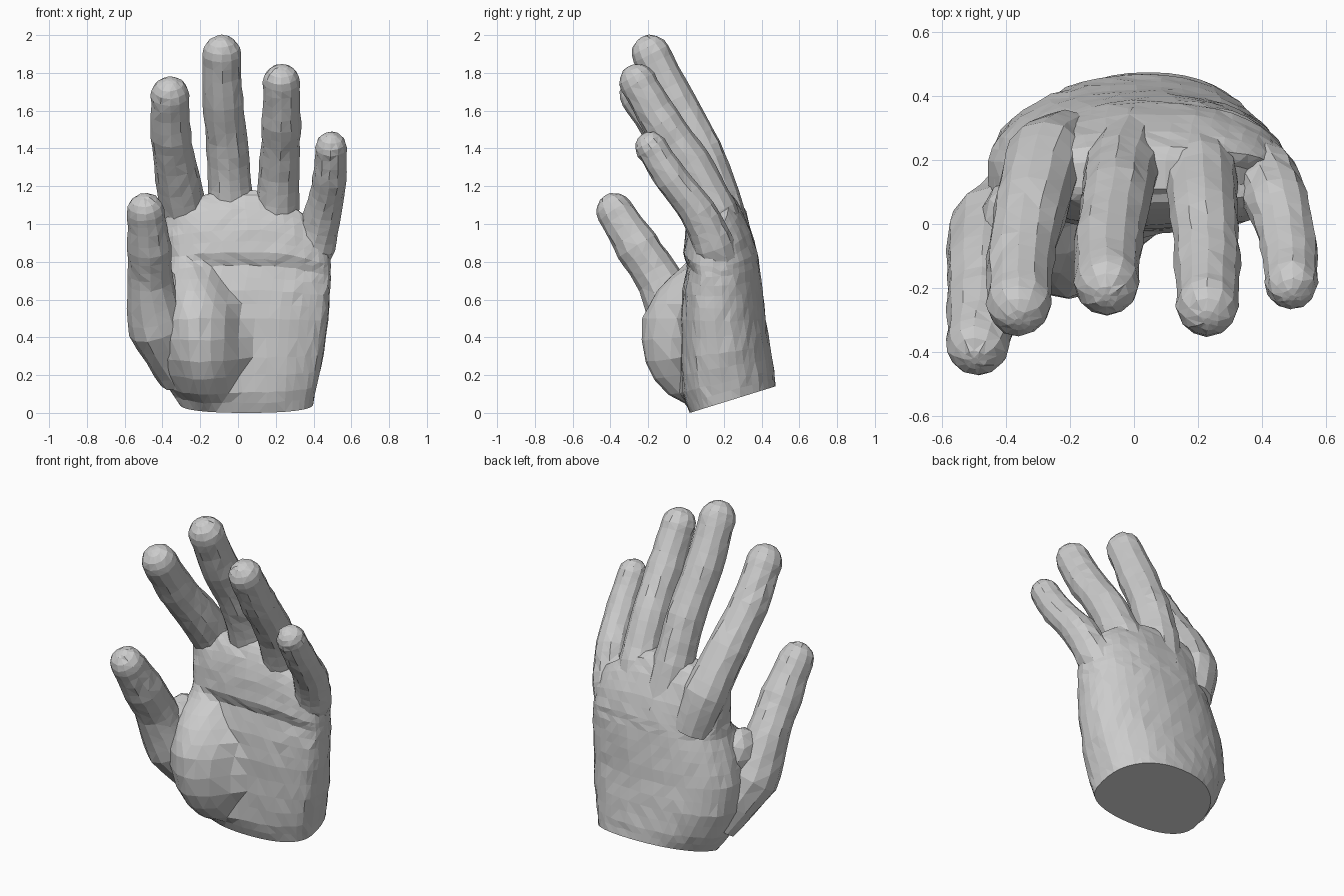
import bpy, bmesh, random
from math import sin, cos, pi, copysign
from mathutils import Vector, Matrix

if "Cube" in bpy.data.objects:
    bpy.data.objects.remove(bpy.data.objects["Cube"], do_unlink=True)

random.seed(4)
GREY = (0.6, 0.6, 0.6, 1)
skin = bpy.data.materials.new("plain_grey")
skin.use_nodes = True
skin.diffuse_color = GREY
skin.node_tree.nodes["Principled BSDF"].inputs["Base Color"].default_value = GREY


def finish(name, bm):
    """Turn a bmesh into a flat-faceted part."""
    bmesh.ops.triangulate(bm, faces=bm.faces[:])
    mesh = bpy.data.meshes.new(name)
    bm.to_mesh(mesh)
    bm.free()
    mesh.materials.append(skin)
    bpy.context.scene.collection.objects.link(bpy.data.objects.new(name, mesh))


def loft(name, rings, rough):
    """Closed skin through counter-clockwise rings, slightly uneven like a carving."""
    bm = bmesh.new()
    rows = [[bm.verts.new(p) for p in r] for r in rings]
    for row in rows[1:-1]:
        for v in row:
            v.co += Vector([random.uniform(-rough, rough) for _ in range(3)])
    n = len(rows[0])
    bm.faces.new(rows[0][::-1])
    bm.faces.new(rows[-1])
    for a, b in zip(rows, rows[1:]):
        for i in range(n):
            j = (i + 1) % n
            bm.faces.new((a[i], a[j], b[j], b[i]))
    finish(name, bm)


def digit(name, stations):
    """Tapered finger: stations of x, y, z, radius from root to rounded tip."""
    pts = [Vector(s[:3]) for s in stations]
    radii = [s[3] for s in stations]
    rings = []

    def add_ring(c, t, r):
        side = Vector((0, 1, 0)).cross(t).normalized()
        up = t.cross(side)
        angles = [2 * pi * k / 12 for k in range(12)]
        rings.append([c + r * (cos(a) * side + sin(a) * up) for a in angles])

    for i in range(len(pts) - 1):
        p1, p2 = pts[i], pts[i + 1]
        p0, p3 = pts[max(i - 1, 0)], pts[min(i + 2, len(pts) - 1)]
        for k in range(4):
            u = k / 4
            c = 0.5 * (2 * p1 + (p2 - p0) * u + (2 * p0 - 5 * p1 + 4 * p2 - p3) * u * u
                       + (3 * p1 - p0 - 3 * p2 + p3) * u ** 3)
            t = ((p2 - p0) * (1 - u) + (p3 - p1) * u).normalized()
            # joints are slightly fuller than the segments between them
            add_ring(c, t, radii[i] * (1 - u) + radii[i + 1] * u - 0.004 * sin(pi * u))
    t = (pts[-1] - pts[-2]).normalized()
    for a in (0, 0.4, 0.8, 1.2, 1.45):
        add_ring(pts[-1] + t * radii[-1] * sin(a), t, radii[-1] * cos(a))
    loft(name, rings, 0.003)


# Palm sections: height, left x, right x, front y, side y, back y
SECTIONS = [(0, -.31, .40, .02, .20, .475), (.12, -.38, .42, -.02, .19, .465),
            (.3, -.45, .455, -.03, .17, .445), (.5, -.46, .475, -.03, .15, .42),
            (.65, -.42, .485, -.02, .15, .405), (.78, -.375, .49, .01, .14, .39),
            (.85, -.37, .49, -.015, .14, .378), (.97, -.38, .485, 0, .14, .345),
            (1.08, -.39, .47, .03, .15, .29), (1.15, -.37, .45, .07, .15, .245),
            (1.18, -.30, .38, .11, .15, .2)]


def palm_ring(section):
    z, x0, x1, front, side, back = section
    ring = []
    for k in range(44):
        c, s = cos(2 * pi * k / 44), sin(2 * pi * k / 44)
        x = (x0 + x1) / 2 + (x1 - x0) / 2 * copysign(abs(c) ** .9, c)
        if s > 0:
            y = side + (back - side) * s ** .9
        else:
            y = side + (front - side) * abs(s) ** .65
            # thumb mound swelling out of the palm, leaning towards the thumb
            d = ((x + .25 + .16 * (z - .42)) / .28) ** 2 + ((z - .44) / .4) ** 2
            y -= .23 * max(0, 1 - d) ** .9 * abs(s) ** .4
        # slanted wrist below, finger line sloping to both sides above
        lift = .31 * (y - .02) * max(0, 1 - z / .5)
        drop = (.2 if c > 0 else .07) * c * c * (z / 1.18) ** 3
        ring.append((x, y, z + lift - drop))
    return ring


palm = []
for low, high in zip(SECTIONS, SECTIONS[1:]):
    palm.append(palm_ring(low))
    palm.append(palm_ring([(p + q) / 2 for p, q in zip(low, high)]))
palm.append(palm_ring(SECTIONS[-1]))
loft("palm", palm, 0.004)

digit("little_finger", [(.33, .2, .68, .11), (.405, .145, .89, .112), (.452, .06, 1.07, .1),
                        (.485, -.075, 1.24, .09), (.492, -.185, 1.405, .084)])
digit("ring_finger", [(.17, .24, .83, .12), (.205, .15, 1.07, .12), (.22, .02, 1.33, .108),
                      (.23, -.13, 1.54, .105), (.23, -.255, 1.75, .098)])
digit("middle_finger", [(0, .25, .87, .12), (-.04, .17, 1.14, .118), (-.055, .08, 1.39, .112),
                        (-.08, -.06, 1.65, .11), (-.085, -.185, 1.90, .102)])
digit("index_finger", [(-.21, .24, .8, .12), (-.275, .2, 1.02, .13), (-.322, .05, 1.26, .117),
                       (-.355, -.11, 1.47, .108), (-.36, -.25, 1.68, .102)])
digit("thumb", [(-.29, .12, .2, .13), (-.425, -.03, .46, .16), (-.465, -.14, .7, .122),
                (-.47, -.26, .88, .119), (-.49, -.377, 1.067, .098)])

# Web between thumb and palm
web = bmesh.new()
bmesh.ops.create_icosphere(web, subdivisions=2, radius=1,
                           matrix=Matrix.Translation((-.38, .01, .61)) @ Matrix.Diagonal((.1, .13, .15, 1)))
finish("thumb_web", web)
